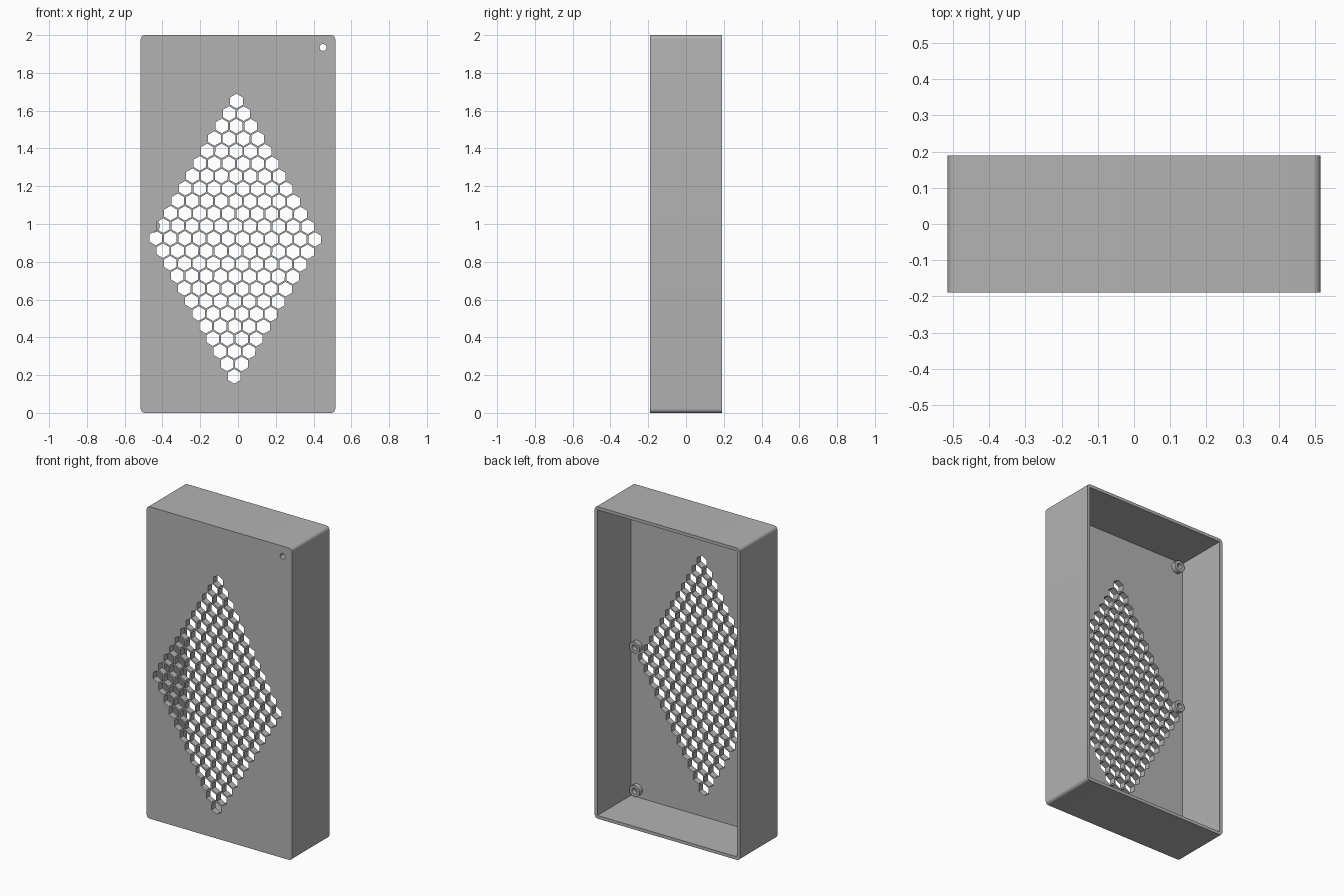
import bpy, bmesh, math
from mathutils import Matrix, Vector

if "Cube" in bpy.data.objects:
    bpy.data.objects.remove(bpy.data.objects["Cube"], do_unlink=True)

W, D, H = 0.515, 0.19, 2.0         # half width, half depth, height
WALL, PLATE_Y = 0.02, -0.15        # wall thickness, inner face of the front plate
BOSS_X, BOSS_R, BORE_R, BOSS_H = 0.45, 0.036, 0.018, 0.03

grey = bpy.data.materials.new("plain grey")
grey.use_nodes = True
colour = (0.45, 0.45, 0.45, 1)
grey.diffuse_color = colour
grey.node_tree.nodes["Principled BSDF"].inputs["Base Color"].default_value = colour


def prism(bm, outline, y0, y1):
    """Extrude an (x, z) outline from y0 to y1."""
    face = bm.faces.new([bm.verts.new((x, y0, z)) for x, z in outline])
    moved = bmesh.ops.extrude_face_region(bm, geom=[face])["geom"]
    bmesh.ops.translate(bm, vec=(0, y1 - y0, 0),
                        verts=[v for v in moved if isinstance(v, bmesh.types.BMVert)])


def ngon(cx, cz, r, n, turn=0.0):
    return [(cx + r * math.cos(turn + math.tau * i / n),
             cz + r * math.sin(turn + math.tau * i / n)) for i in range(n)]


def rounded_rect(hw, z0, z1, r, steps=8):
    corners = [(hw - r, z1 - r), (r - hw, z1 - r), (r - hw, z0 + r), (hw - r, z0 + r)]
    return [(cx + r * math.cos(a), cz + r * math.sin(a))
            for k, (cx, cz) in enumerate(corners)
            for a in [math.pi / 2 * (k + i / steps) for i in range(steps + 1)]]


def finish(bm, name):
    bmesh.ops.recalc_face_normals(bm, faces=bm.faces)
    mesh = bpy.data.meshes.new(name)
    bm.to_mesh(mesh)
    bm.free()
    mesh.materials.append(grey)
    obj = bpy.data.objects.new(name, mesh)
    bpy.context.collection.objects.link(obj)
    return obj


def select(obj):
    bpy.ops.object.select_all(action="DESELECT")
    obj.select_set(True)
    bpy.context.view_layer.objects.active = obj


def cut(target, cutter):
    cutter.hide_render = True
    mod = target.modifiers.new("cut", "BOOLEAN")
    mod.operation, mod.solver, mod.object = "DIFFERENCE", "EXACT", cutter
    select(target)
    bpy.ops.object.modifier_apply(modifier=mod.name)
    bpy.data.objects.remove(cutter, do_unlink=True)


# Case: rounded block hollowed from the back
bm = bmesh.new()
prism(bm, rounded_rect(W, 0, H, 0.022), -D, D)
case = finish(bm, "case")

bm = bmesh.new()
w = W - WALL
prism(bm, [(-w, WALL), (w, WALL), (w, H - WALL), (-w, H - WALL)], PLATE_Y, D + 0.1)
cut(case, finish(bm, "cavity"))

# Diamond of hexagonal vents, turned very slightly, plus the small corner hole
bm = bmesh.new()
pitch, count, tilt = 0.0765, 12, -0.008
row = pitch * math.sqrt(3) / 2
centre = Vector((-0.014, 0.922))
spin = Matrix.Rotation(tilt, 2)
for a in range(count):
    for b in range(count):
        p = centre + spin @ Vector(((a - b) * pitch / 2, (a + b - count + 1) * row))
        prism(bm, ngon(p.x, p.y, 0.0388, 6, math.pi / 6 + tilt), -D - 0.05, PLATE_Y + 0.05)
prism(bm, ngon(BOSS_X, 1.935, BORE_R, 24), -D - 0.05, PLATE_Y + 0.05)
cut(case, finish(bm, "vents"))
select(case)
bpy.ops.object.shade_smooth_by_angle(angle=math.radians(30))

# Screw bosses: short tubes on the inside of the plate, along both sides
for side, label in ((1, "left"), (-1, "right")):
    for z, level in ((0.07, "lower"), (0.99, "middle"), (1.935, "upper")):
        bm = bmesh.new()
        y0, y1 = PLATE_Y - 0.001, PLATE_Y + BOSS_H
        n = 24
        rings = [[bm.verts.new((x, y, pz)) for x, pz in ngon(side * BOSS_X, z, r, n)]
                 for r, y in ((BOSS_R, y0), (BOSS_R, y1), (BORE_R, y1), (BORE_R, y0))]
        for k in range(4):
            a, b = rings[k], rings[(k + 1) % 4]
            for i in range(n):
                j = (i + 1) % n
                bm.faces.new((a[i], a[j], b[j], b[i]))
        boss = finish(bm, f"{level}_{label}_screw_boss")
        select(boss)
        bpy.ops.object.shade_smooth_by_angle(angle=math.radians(30))
